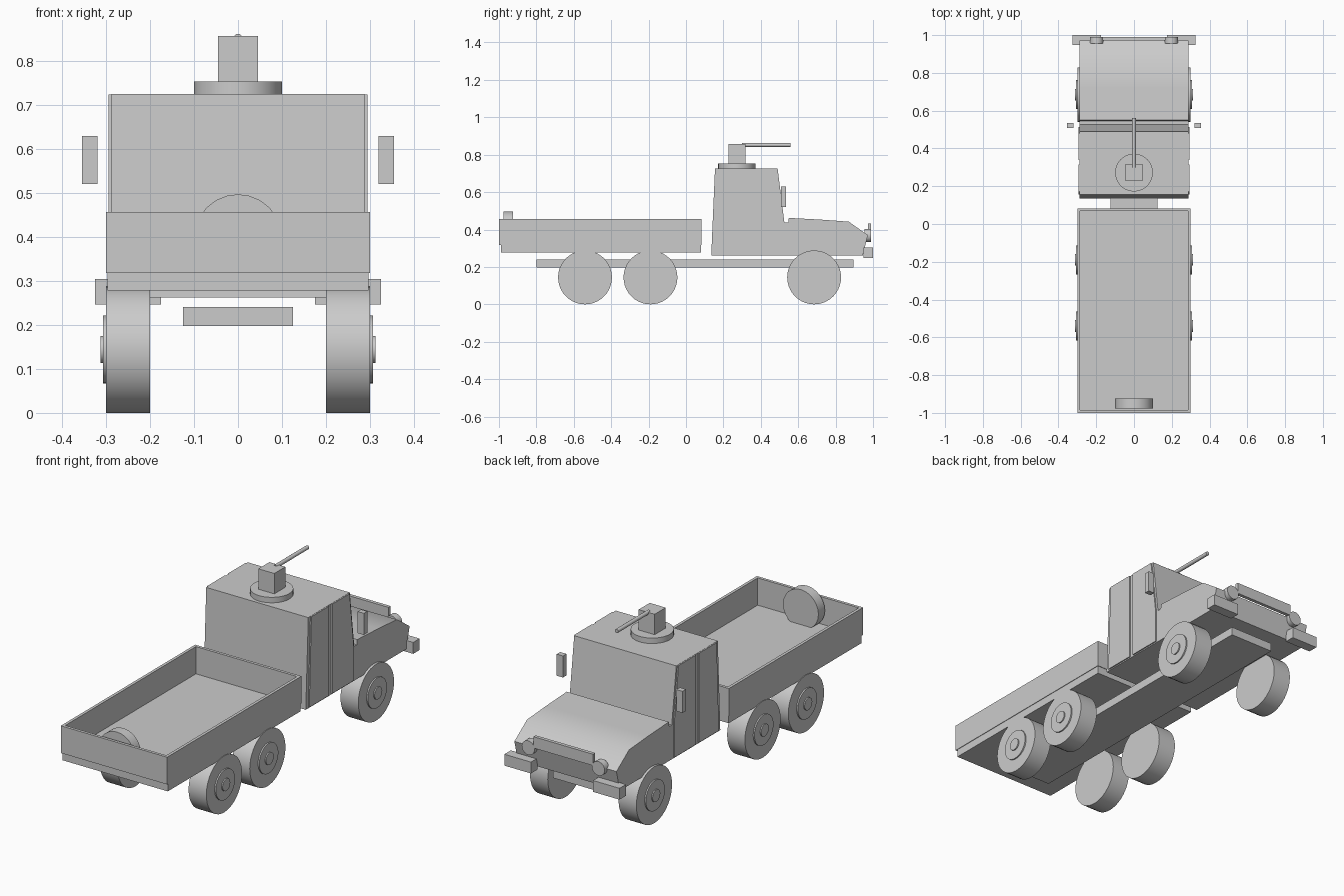
import bpy, bmesh, math
from mathutils import Matrix

if "Cube" in bpy.data.objects:
    bpy.data.objects.remove(bpy.data.objects["Cube"])

paint = bpy.data.materials.new("plain_grey")
paint.diffuse_color = (0.6, 0.6, 0.6, 1)
paint.use_nodes = True
paint.node_tree.nodes["Principled BSDF"].inputs["Base Color"].default_value = paint.diffuse_color


def finish(name, bm, smooth=None):
    bmesh.ops.recalc_face_normals(bm, faces=bm.faces[:])
    me = bpy.data.meshes.new(name)
    bm.to_mesh(me)
    bm.free()
    me.materials.append(paint)
    if smooth:
        me.shade_smooth()
        me.set_sharp_from_angle(angle=math.radians(smooth))
    ob = bpy.data.objects.new(name, me)
    bpy.context.collection.objects.link(ob)
    return ob


def box(name, x, y, z):
    bm = bmesh.new()
    m = Matrix.Translation([(a + b) / 2 for a, b in (x, y, z)]) @ \
        Matrix.Diagonal([b - a for a, b in (x, y, z)] + [1])
    bmesh.ops.create_cube(bm, size=1, matrix=m)
    return finish(name, bm)


def cyl(name, centre, axis, r, a, b, n=32):
    """Cylinder along an axis from a to b; centre's value on that axis is ignored."""
    c = list(centre)
    c["xyz".index(axis)] = (a + b) / 2
    rot = {"x": Matrix.Rotation(math.pi / 2, 4, "Y"),
           "y": Matrix.Rotation(math.pi / 2, 4, "X"),
           "z": Matrix.Identity(4)}[axis]
    bm = bmesh.new()
    bmesh.ops.create_cone(bm, cap_ends=True, segments=n, radius1=r, radius2=r,
                          depth=abs(b - a), matrix=Matrix.Translation(c) @ rot)
    return finish(name, bm, 35)


def profile(name, pts, x0, x1, smooth=None):
    """Side outline (y, z) extruded from x0 to x1."""
    bm = bmesh.new()
    f = bm.faces.new([bm.verts.new((x0, y, z)) for y, z in pts])
    r = bmesh.ops.extrude_face_region(bm, geom=[f])
    bmesh.ops.translate(bm, vec=(x1 - x0, 0, 0),
                        verts=[v for v in r["geom"] if isinstance(v, bmesh.types.BMVert)])
    return finish(name, bm, smooth)


# chassis
box("chassis", (-0.125, 0.125), (-0.8, 0.895), (0.198, 0.241))

# cab and bonnet
profile("cab", [(0.135, 0.262), (0.155, 0.725), (0.49, 0.725), (0.526, 0.437),
                (0.546, 0.437), (0.55, 0.462), (0.72, 0.453), (0.87, 0.442),
                (0.972, 0.37), (0.945, 0.262)], -0.288, 0.288, 40)

# cargo bed
box("bed_floor", (-0.297, 0.297), (-0.99, 0.08), (0.278, 0.318))
box("bed_tailgate", (-0.3, 0.3), (-1.0, -0.985), (0.318, 0.457))
box("bed_front_wall", (-0.3, 0.3), (0.068, 0.083), (0.318, 0.457))

# spare wheel
cyl("spare_wheel", (0, 0, 0.397), "y", 0.1, -0.977, -0.925, 24)

# grille
box("grille", (-0.168, 0.168), (0.972, 0.99), (0.375, 0.433))

# parts on both sides
for s, side in ((-1, "left"), (1, "right")):
    def span(a, b):
        return tuple(sorted((s * a, s * b)))

    box("bed_wall_" + side, span(0.285, 0.3), (-0.985, 0.068), (0.318, 0.457))
    box("mirror_" + side, span(0.32, 0.355), (0.507, 0.535), (0.52, 0.63))
    box("bumper_" + side, span(0.175, 0.325), (0.948, 1.0), (0.247, 0.305))
    cyl("headlight_" + side, (s * 0.198, 0, 0.368), "y", 0.036, 0.955, 0.99, 24)

    # doors
    profile("rear_door_" + side, [(0.155, 0.268), (0.172, 0.724), (0.315, 0.724),
                                  (0.315, 0.268)], s * 0.28, s * 0.294)
    profile("front_door_" + side, [(0.34, 0.268), (0.34, 0.724), (0.48, 0.724),
                                   (0.513, 0.45), (0.513, 0.268)], s * 0.28, s * 0.294)

    # wheels with stepped hubs
    for y, pos in ((0.685, "front"), (-0.19, "middle"), (-0.54, "rear")):
        c = (0, y, 0.144)
        tag = pos + "_" + side
        cyl("wheel_" + tag, c, "x", 0.144, *span(0.2, 0.3), 40)
        cyl("rim_" + tag, c, "x", 0.077, *span(0.29, 0.307))
        cyl("hub_" + tag, c, "x", 0.031, *span(0.3, 0.313), 24)

# roof turret
cyl("turret_ring", (0, 0.272, 0), "z", 0.1, 0.725, 0.753)
box("turret_block", (-0.045, 0.045), (0.228, 0.317), (0.753, 0.857))
cyl("barrel", (0, 0, 0.852), "y", 0.01, 0.3, 0.56, 16)
